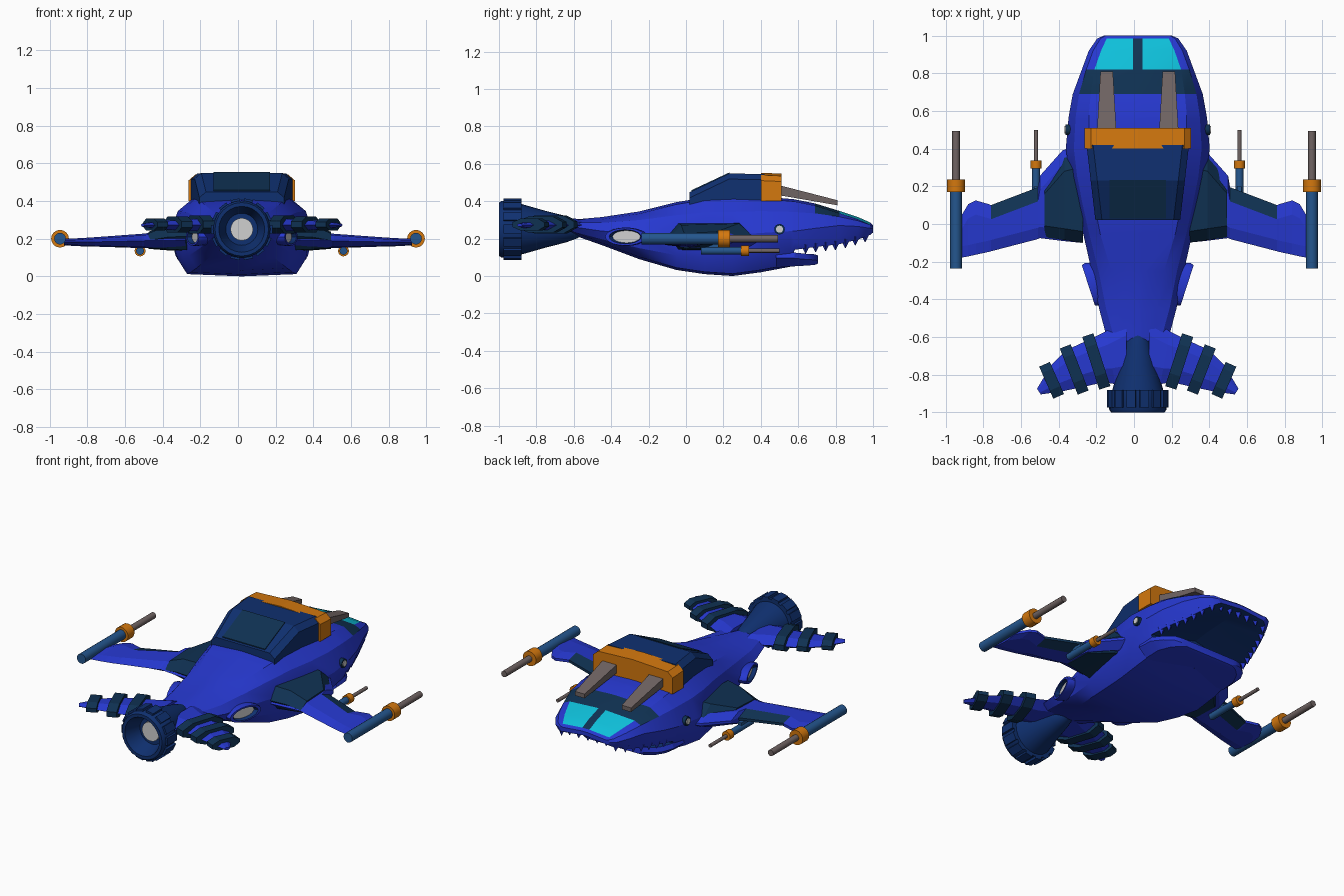
import bpy, bmesh, math
from mathutils import Matrix, Vector

if "Cube" in bpy.data.objects:
    bpy.data.objects.remove(bpy.data.objects["Cube"])

CX = 0.02  # body axis
COL = {"body_blue": (38, 56, 208), "navy": (15, 48, 112), "dark_teal": (15, 49, 82),
       "steel_blue": (36, 86, 142), "orange": (212, 120, 14), "barrel_grey": (112, 100, 99),
       "light_grey": (208, 208, 208), "cyan": (14, 192, 218)}
NAMES = list(COL)
MATS = []
for n in NAMES:
    m = bpy.data.materials.new(n)
    m.diffuse_color = [((c / 255 + 0.055) / 1.055) ** 2.4 for c in COL[n]] + [1]
    m.use_nodes = True
    m.node_tree.nodes["Principled BSDF"].inputs["Base Color"].default_value = m.diffuse_color
    MATS.append(m)


def loft(name, rings, pick, smooth=0):
    """Skin closed rings; pick is a colour or a rule (ring, segment) -> colour."""
    rule = pick if callable(pick) else (lambda i, j: pick)
    bm = bmesh.new()
    vs = [[bm.verts.new(p) for p in r] for r in rings]
    k = len(rings[0])

    def face(v, i, j):
        bm.faces.new(v).material_index = NAMES.index(rule(i, j))
    for i in range(len(vs) - 1):
        for j in range(k):
            a, b = j, (j + 1) % k
            face((vs[i][a], vs[i][b], vs[i + 1][b], vs[i + 1][a]), i, j)
    face(vs[0][::-1], -1, 0)
    face(vs[-1], len(vs) - 1, 0)
    bmesh.ops.recalc_face_normals(bm, faces=bm.faces)
    me = bpy.data.meshes.new(name)
    bm.to_mesh(me)
    bm.free()
    for m in MATS:
        me.materials.append(m)
    ob = bpy.data.objects.new(name, me)
    bpy.context.collection.objects.link(ob)
    if smooth:
        bpy.ops.object.select_all(action='DESELECT')
        ob.select_set(True)
        bpy.context.view_layer.objects.active = ob
        bpy.ops.object.shade_smooth_by_angle(angle=math.radians(smooth))
    return ob


def tube(name, profile, M, pick, n=16, smooth=35):
    """Revolve (distance, radius) pairs around the local z axis of M."""
    rings = [[M @ Vector((r * math.cos(2 * math.pi * j / n), r * math.sin(2 * math.pi * j / n), d))
              for j in range(n)] for d, r in profile]
    return loft(name, rings, pick, smooth)


def along_y(x, z):
    return Matrix.Translation((x, 0, z)) @ Matrix.Rotation(-math.pi / 2, 4, 'X')


# Hull: y, top z, bottom z, top half width, half width, bottom half width, widest z
HULL = [(-.62, .30, .225, .05, .16, .05, .265), (-.45, .315, .165, .10, .205, .10, .24),
        (-.25, .345, .09, .14, .245, .17, .23), (-.05, .395, .032, .20, .29, .24, .22),
        (.10, .42, .01, .23, .325, .27, .22), (.25, .425, 0, .25, .36, .29, .22),
        (.40, .425, .02, .26, .382, .29, .23), (.56, .412, .05, .26, .368, .28, .24),
        (.58, .41, .14, .26, .365, .335, .24), (.69, .388, .155, .25, .345, .31, .255),
        (.82, .348, .17, .23, .297, .265, .27), (.92, .315, .195, .195, .26, .23, .265),
        (.985, .286, .22, .165, .215, .185, .255), (1.0, .272, .232, .15, .18, .16, .252)]
rings = []
for y, zt, zb, wt, w, wb, zm in HULL:
    mouth = y > .57
    half = [(0, zt), (.025, zt), (wt, zt - .012), (wt * .35 + w * .65, zm * .4 + zt * .6), (w, zm),
            ((w + wb) / 2 + .015 * (not mouth), zm * .42 + zb * .58),
            (wb, zb + .012 * (not mouth)), (0, zb + mouth * min(.08, (zt - zb) * .4))]
    full = half + [(-x, z) for x, z in half[-2:0:-1]]
    rings.append([(CX + x, y, z) for x, z in full])


def hull_colour(i, j):
    k = min(j, 13 - j)
    if 0 <= i < 13:
        if i == 9 and k <= 2 or i in (10, 11) and k == 0:
            return "dark_teal"
        if i in (10, 11) and k == 1:
            return "cyan"
        if i >= 7 and k == 6:
            return "navy"
    return "body_blue"


loft("hull", rings, hull_colour, 25)

# Lower jaw with dark inside
rings = [[(CX + sx * w * f, y, z) for sx, f, z in
          ((1, .97, zt), (1, 1, zt - .03), (1, .84, zb), (-1, .84, zb), (-1, 1, zt - .03), (-1, .97, zt))]
         for y, w, zt, zb in ((.48, .345, .125, .045), (.58, .34, .125, .052),
                              (.65, .30, .118, .056), (.69, .25, .116, .06), (.705, .2, .11, .066))]
loft("lower_jaw", rings, lambda i, j: "navy" if 0 <= i < 3 and j == 5 else "body_blue", 25)


# Teeth along the upper jaw
def jaw_edge(y):
    for a, b in zip(HULL[8:], HULL[9:]):
        if a[0] <= y <= b[0]:
            t = (y - a[0]) / (b[0] - a[0])
            return a[5] + t * (b[5] - a[5]), a[2] + t * (b[2] - a[2])


for s in (1, -1):
    for i in range(7):
        y = .64 + i * .053
        x, z = jaw_edge(y)
        tube("tooth", [(.02, .026), (-.028, .002)],
             Matrix.Translation((CX + s * (x - .012), y, z)), "body_blue", 4, 0)
for i in range(5):
    tube("front_tooth", [(.015, .022), (-.02, .002)],
         Matrix.Translation((CX + (i - 2) * .065, .965, .222)), "body_blue", 4, 0)


# Turret cabin, its rear panel, orange band and twin flat barrels
def cabin_ring(y, w, zt, base, arch=0):
    half = [(w, base), (w, zt - .03), (w - .035, zt)]
    return [(CX + x, y, z) for x, z in half + [(0, zt + arch)] + [(-x, z) for x, z in half[::-1]]]


loft("cabin", [cabin_ring(.02, .225, .448, .38), cabin_ring(.23, .25, .548, .38),
               cabin_ring(.42, .272, .545, .38)], "navy")
loft("cabin_band", [cabin_ring(.4, .282, .54, .4, .012), cabin_ring(.51, .282, .535, .4, .012)], "orange")
loft("cabin_panel", [[(CX + x, y, z + d) for x, d in ((-.15, -.003), (.15, -.003), (.15, .006), (-.15, .006))]
                     for y, z in ((.03, .453), (.233, .548))], "dark_teal")
for s in (1, -1):
    loft("turret_barrel", [[(CX + s * .165 + sx * w, y, z) for sx, z in ((-1, a), (1, a), (1, b), (-1, b))]
                           for y, w, a, b in ((.48, .052, .435, .49), (.81, .033, .378, .405))], "barrel_grey")


# Wings, root collars, guns
def wing_ring(x, yl, yt, zt, zb):
    zm = (zt + zb) / 2
    return [(x, yl, zm + .008), (x, yl - .075, zt), (x, yt + .06, zt - .008), (x, yt, zm),
            (x, yt + .06, zb + .005), (x, yl - .075, zb), (x, yl, zm - .008)]


WING = [(.28, .43, -.1, .24, .145), (.38, .39, -.09, .235, .147), (.50, .255, -.075, .228, .15),
        (.51, .195, -.08, .226, .15), (.76, .10, -.145, .208, .158), (.77, .105, -.148, .207, .158),
        (.84, .125, -.163, .203, .16), (.88, .105, -.172, .201, .162), (.925, .03, -.18, .2, .165)]
COLLAR = [(.28, .38, -.1, .29, .135), (.38, .355, -.085, .28, .138), (.485, .235, -.07, .236, .146)]
GUNS = (("wing_gun", .945, 0, .2, 1, (-.237, .17, .235, .493), (.031, .047, .02)),
        ("small_gun", .54, CX, .135, 1, (.08, .295, .337, .5), (.021, .029, .011)))
for s in (1, -1):
    def side(r, c=CX):
        return [(c + s * p[0], p[1], p[2]) for p in r]

    loft("wing", [side(wing_ring(*w), 0) for w in WING],
         lambda i, j: "dark_teal" if i == 3 and j in (0, 5, 6) else "body_blue")
    loft("wing_collar", [side(wing_ring(*w), .01) for w in COLLAR], "dark_teal")
    for name, x, c, z, _, (y0, y1, y2, y3), (r0, r1, r2) in GUNS:
        M = along_y(c + s * x, z)
        tube(name + "_body", [(y0, r0), (y1 + .01, r0)], M, "steel_blue")
        tube(name + "_ring", [(y1, r1), (y2, r1)], M, "orange")
        tube(name + "_barrel", [(y2 - .01, r2), (y3, r2)], M, "barrel_grey", 12)
    loft("small_gun_mount", [[(CX + s * .54 + dx, y, z) for dx, y in
                              ((-.012, .1), (.012, .1), (.012, .2), (-.012, .2))]
                             for z in (.14, .17)], "steel_blue")

    # Eyes
    M = Matrix.Translation((CX + s * .362, .5, .25)) @ Matrix.Rotation(s * math.pi / 2, 4, 'Y')
    tube("eye_rim", [(-.03, .028), (.022, .028)], M, "dark_teal")
    tube("eye", [(0, .019), (.027, .019)], M, "light_grey")

    # Oval side exhausts
    M = (Matrix.Translation((CX + s * .245, -.32, .21)) @ Matrix.Rotation(-s * math.radians(18), 4, 'Z')
         @ Matrix.Rotation(s * math.pi / 2, 4, 'Y') @ Matrix.Diagonal((.42, 1, 1, 1)))
    tube("side_exhaust", [(-.07, .10), (0, .118), (.018, .112), (.018, .09), (-.005, .078)], M,
         lambda i, j: "light_grey" if i == 4 else "navy" if i == 3 else "body_blue", 20)

    # Tail flukes and their wrapped bands
    rings = []
    for xl, yl, xt, yt, h in ((.06, -.50, .06, -.86, .035), (.17, -.57, .12, -.85, .036),
                              (.25, -.61, .18, -.84, .034), (.38, -.67, .29, -.865, .028),
                              (.46, -.75, .41, -.89, .02), (.535, -.875, .515, -.905, .008)):
        def at(t, dz):
            return (xl + t * (xt - xl), yl + t * (yt - yl), .272 + dz)
        rings.append(side([at(0, 0), at(.25, h), at(.7, h), at(1, 0), at(.7, -h), at(.25, -h)]))
    loft("tail_fluke", rings, "body_blue")
    for x0, y0, x1, y1, h in ((.265, -.59, .175, -.87, .048), (.385, -.65, .29, -.895, .042),
                              (.495, -.745, .42, -.915, .032)):
        a, b = Vector((x0, y0, .275)), Vector((x1, y1, .275))
        d = Vector((-(b - a).y, (b - a).x, 0)).normalized() * .031
        rings = []
        for t, f in ((0, .35), (.2, 1), (.75, 1), (1, .4)):
            p, u = a.lerp(b, t), Vector((0, 0, h * f))
            rings.append(side([p - d - u, p + d - u, p + d + u, p - d + u]))
        loft("fluke_band", rings, "dark_teal")

# Tail thruster with hollow nozzle, glowing core and ribs
M = along_y(CX, .25)
tube("thruster", [(-.54, .02), (-.58, .048), (-.64, .07), (-.75, .098), (-.88, .135), (-.88, .152),
                  (-.985, .152), (-1, .142), (-1, .122), (-.9, .085)], M, "navy", 24)
tube("thruster_core", [(-.89, .06), (-.915, .06)], M, "light_grey", 20)
for i in range(14):
    R = M @ Matrix.Rotation(2 * math.pi * i / 14, 4, 'Z')
    loft("thruster_rib", [[R @ Vector((r, t, d)) for r, t in ((.14, -.024), (.163, -.024), (.163, .024), (.14, .024))]
                          for d in (-.88, -.975)], "navy")
